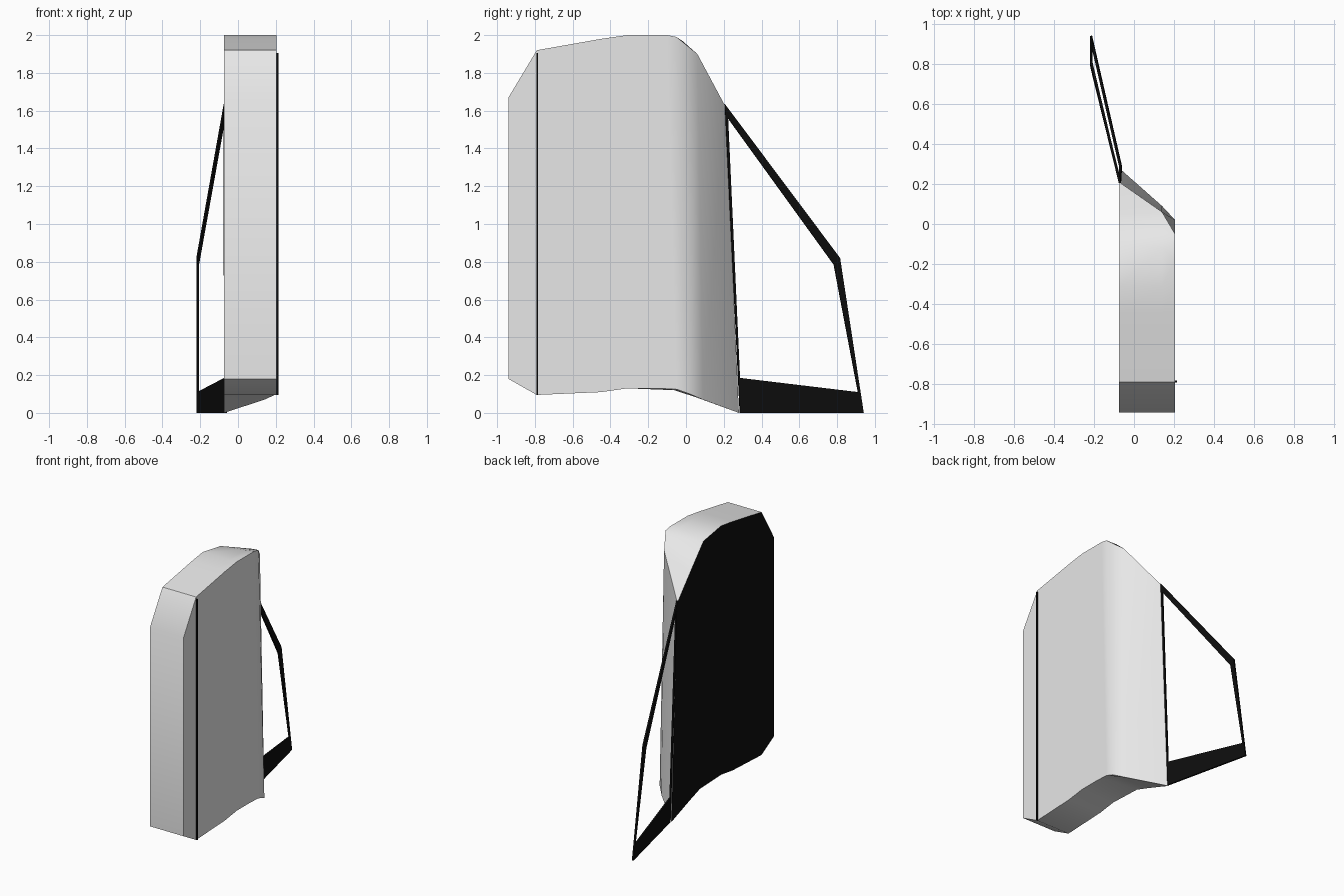
import bpy, bmesh
from mathutils import Vector

if "Cube" in bpy.data.objects:
    bpy.data.objects.remove(bpy.data.objects["Cube"])


def material(name, rgb):
    m = bpy.data.materials.new(name)
    m.diffuse_color = (*rgb, 1)
    m.use_nodes = True
    m.node_tree.nodes["Principled BSDF"].inputs["Base Color"].default_value = m.diffuse_color
    return m


GREY = material("light grey", (0.8, 0.8, 0.8))
BLACK = material("black", (0.004, 0.004, 0.004))


def finish(name, bm, mats, angle=None):
    bmesh.ops.recalc_face_normals(bm, faces=bm.faces[:])
    me = bpy.data.meshes.new(name)
    bm.to_mesh(me)
    bm.free()
    ob = bpy.data.objects.new(name, me)
    bpy.context.collection.objects.link(ob)
    for m in mats:
        me.materials.append(m)
    if angle:
        bpy.ops.object.select_all(action='DESELECT')
        ob.select_set(True)
        bpy.context.view_layer.objects.active = ob
        bpy.ops.object.shade_smooth_by_angle(angle=angle)
    return ob


# Fairing body: stations from front to back, (y, z) for the left, middle and right columns
XS = (-0.075, 0.14, 0.205)
TOP = [
    [(-0.94, 1.67)] * 3,
    [(-0.79, 1.92)] * 3,
    [(-0.45, 1.98)] * 3,
    [(-0.31, 2.00)] * 3,
    [(-0.10, 1.965), (-0.12, 2.0), (-0.18, 2.0)],
    [(0.05, 1.80), (-0.02, 1.97), (-0.10, 2.0)],
    [(0.21, 1.62), (0.06, 1.90), (-0.05, 1.99)],
]
BOTTOM = [
    [(-0.94, 0.18)] * 3,
    [(-0.79, 0.095)] * 3,
    [(-0.45, 0.11)] * 3,
    [(-0.31, 0.13)] * 3,
    [(-0.06, 0.12), (-0.09, 0.13), (-0.15, 0.13)],
    [(0.06, 0.08), (0.0, 0.115), (-0.05, 0.125)],
    [(0.28, 0.0), (0.09, 0.07), (0.02, 0.10)],
]
bm = bmesh.new()
rings = []
for top, bot in zip(TOP, BOTTOM):
    t = [bm.verts.new((x, *p)) for x, p in zip(XS, top)]
    b = [bm.verts.new((x, *p)) for x, p in zip(XS, bot)]
    rings.append(t + b[::-1])
for a, b in zip(rings, rings[1:]):
    for i in range(6):
        j = (i + 1) % 6
        f = bm.faces.new((a[i], a[j], b[j], b[i]))
        f.material_index = 1 if i == 5 else 0      # inner flat side is black
bm.faces.new(rings[0])
r = rings[-1]
bm.faces.new((r[0], r[1], r[4], r[5]))
bm.faces.new((r[1], r[2], r[3], r[4]))
finish("fairing_body", bm, (GREY, BLACK), 0.80)

# Thin black seam on the outer side
bm = bmesh.new()
bmesh.ops.create_cube(bm, size=1)
for v in bm.verts:
    v.co = Vector((0.207, -0.787, 1.0)) + v.co * Vector((0.014, 0.009, 1.81))
finish("seam_strip", bm, (BLACK,))

# Open rear frame: outer loop joined to inner loop, then thickened
outer = [(-0.07, 0.205, 1.635), (-0.215, 0.815, 0.82), (-0.215, 0.94, 0.0), (-0.065, 0.285, 0.0)]
inner = [(-0.072, 0.222, 1.56), (-0.212, 0.782, 0.785), (-0.212, 0.91, 0.11), (-0.068, 0.285, 0.185)]
bm = bmesh.new()
vo = [bm.verts.new(p) for p in outer]
vi = [bm.verts.new(p) for p in inner]
for i in range(4):
    j = (i + 1) % 4
    bm.faces.new((vo[i], vo[j], vi[j], vi[i]))
frame = finish("rear_frame", bm, (BLACK,))
mod = frame.modifiers.new("thickness", 'SOLIDIFY')
mod.thickness = 0.012
mod.offset = 0
